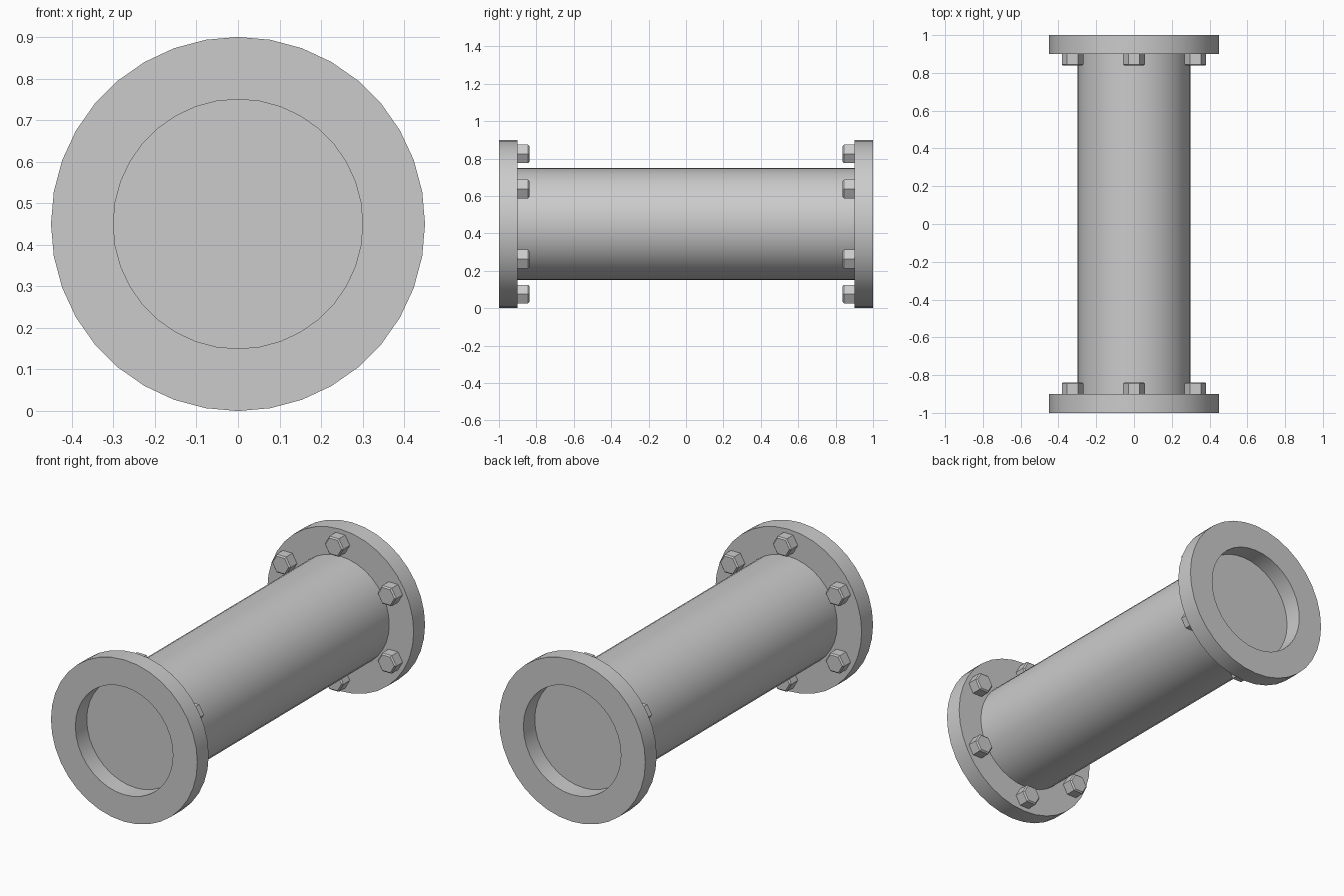
import bpy, bmesh, math
from mathutils import Vector, Matrix

cube = bpy.data.objects.get("Cube")
if cube:
    bpy.data.objects.remove(cube, do_unlink=True)

AXIS_Z = 0.45        # height of the pipe's centre line
PIPE_R = 0.30
FLANGE_R = 0.45
FLANGE_IN = 0.90     # inner face of each flange, also the pipe's end
FLANGE_OUT = 1.0
BOLT_RING = 0.375
BOLT_R = 0.1 / math.sqrt(3)   # hexagon 0.1 across flats
BOLT_H = 0.062
SIDES = 36

steel = bpy.data.materials.new("grey steel")
steel.use_nodes = True
steel.diffuse_color = (0.6, 0.6, 0.6, 1)
steel.node_tree.nodes["Principled BSDF"].inputs["Base Color"].default_value = (0.6, 0.6, 0.6, 1)


def finish(name, bm, smooth=True):
    """Turn the bmesh into a named object with the steel material."""
    bmesh.ops.remove_doubles(bm, verts=bm.verts, dist=1e-5)
    bmesh.ops.recalc_face_normals(bm, faces=bm.faces)
    mesh = bpy.data.meshes.new(name)
    bm.to_mesh(mesh)
    bm.free()
    mesh.materials.append(steel)
    obj = bpy.data.objects.new(name, mesh)
    bpy.context.collection.objects.link(obj)
    if smooth:
        bpy.ops.object.select_all(action='DESELECT')
        obj.select_set(True)
        bpy.context.view_layer.objects.active = obj
        bpy.ops.object.shade_smooth_by_angle(angle=math.radians(30))


def lathe(name, profile, closed):
    """Spin a (radius, y) profile around the pipe's axis."""
    bm = bmesh.new()
    verts = [bm.verts.new((0, y, AXIS_Z + r)) for r, y in profile]
    pairs = list(zip(verts, verts[1:]))
    if closed:
        pairs.append((verts[-1], verts[0]))
    edges = [bm.edges.new(p) for p in pairs]
    bmesh.ops.spin(bm, geom=verts + edges, cent=(0, 0, AXIS_Z), axis=(0, 1, 0),
                   angle=math.tau, steps=SIDES)
    finish(name, bm)


def bolt(name, side, angle):
    """Hexagonal bolt head on a flange's inner face, chamfered at its free end."""
    bm = bmesh.new()
    bmesh.ops.create_cone(bm, cap_ends=True, segments=6,
                          radius1=BOLT_R, radius2=BOLT_R, depth=BOLT_H)
    # A corner must point along x
    bm.verts.ensure_lookup_table()
    corner = bm.verts[0].co
    turn = -math.atan2(corner.y, corner.x)
    bmesh.ops.rotate(bm, verts=bm.verts, matrix=Matrix.Rotation(turn, 3, 'Z'))
    rim = [e for e in bm.edges if all(v.co.z > 0 for v in e.verts)]
    bmesh.ops.bevel(bm, geom=rim, offset=0.007, segments=1, affect='EDGES')
    # Point the free end toward the middle of the pipe
    bmesh.ops.rotate(bm, verts=bm.verts, matrix=Matrix.Rotation(side * math.pi / 2, 3, 'X'))
    bmesh.ops.translate(bm, verts=bm.verts, vec=Vector((
        BOLT_RING * math.cos(angle),
        side * (FLANGE_IN - BOLT_H / 2),
        AXIS_Z + BOLT_RING * math.sin(angle))))
    finish(name, bm, smooth=False)


# Pipe with closed ends, which form the floors of the flange recesses
lathe("pipe", [(0, -FLANGE_IN), (PIPE_R, -FLANGE_IN),
               (PIPE_R, FLANGE_IN), (0, FLANGE_IN)], closed=False)

# Ring flanges and their bolts at both ends
for side, label in ((-1, "front"), (1, "back")):
    lathe(label + "_flange", [(PIPE_R, side * FLANGE_IN), (FLANGE_R, side * FLANGE_IN),
                              (FLANGE_R, side * FLANGE_OUT), (PIPE_R, side * FLANGE_OUT)],
          closed=True)
    for i in range(6):
        bolt(f"{label}_bolt_{i + 1}", side, math.radians(30 + 60 * i))
